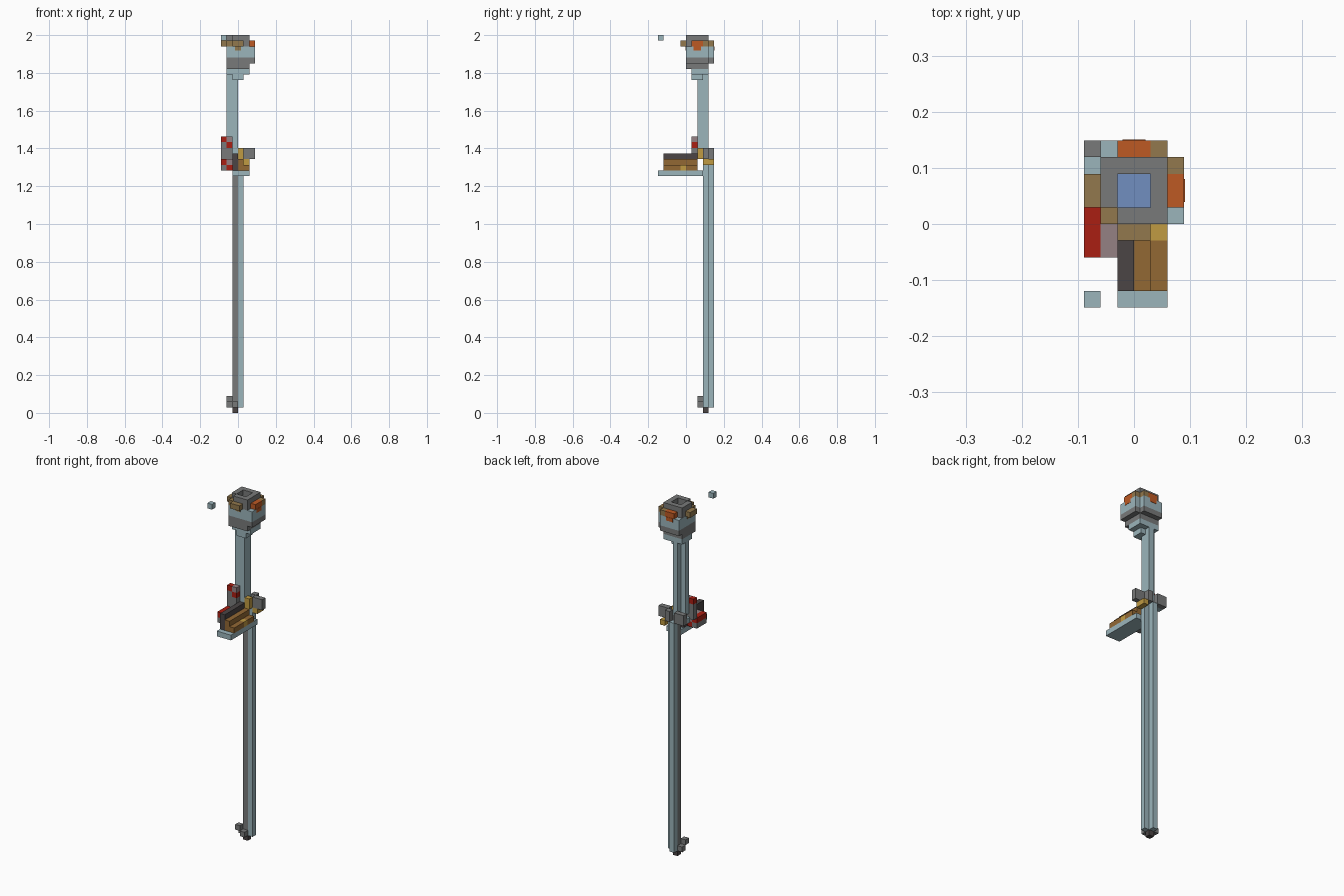
import bpy
import bmesh

cube = bpy.data.objects.get("Cube")
if cube:
    bpy.data.objects.remove(cube, do_unlink=True)

UNIT = 2 / 67  # edge of one block


def make_material(name, r, g, b):
    mat = bpy.data.materials.new(name)
    mat.use_nodes = True
    mat.diffuse_color = (r, g, b, 1)
    mat.node_tree.nodes["Principled BSDF"].inputs["Base Color"].default_value = (r, g, b, 1)
    return mat


steel = make_material("pale steel", .33, .46, .50)
grey = make_material("iron grey", .19, .195, .195)
dark = make_material("dark iron", .07, .06, .06)
tan = make_material("aged bronze", .29, .19, .075)
brown = make_material("brown wood", .29, .14, .034)
orange = make_material("copper orange", .51, .10, .017)
red = make_material("red", .40, .013, .006)
yellow = make_material("brass yellow", .53, .33, .055)
mauve = make_material("mauve grey", .30, .22, .23)
blue = make_material("blue", .165, .275, .53)


def blocks(name, mat, *boxes):
    """One object from boxes given as block corner and block size."""
    bm = bmesh.new()
    for corner, size in boxes:
        x, y, z = corner
        verts = bmesh.ops.create_cube(bm, size=1)["verts"]
        for v in verts:
            v.co.x = (x - 3 + (v.co.x + .5) * size[0]) * UNIT
            v.co.y = (y - 5 + (v.co.y + .5) * size[1]) * UNIT
            v.co.z = (z + (v.co.z + .5) * size[2]) * UNIT
    mesh = bpy.data.meshes.new(name)
    bm.to_mesh(mesh)
    bm.free()
    mesh.materials.append(mat)
    obj = bpy.data.objects.new(name, mesh)
    bpy.context.collection.objects.link(obj)
    return obj


ONE = (1, 1, 1)


def frame(z, height):
    """Square ring around the opening in the head."""
    return [((1, 5, z), (4, 1, height)), ((1, 8, z), (4, 1, height)),
            ((1, 6, z), (1, 2, height)), ((4, 6, z), (1, 2, height))]


# Lower shaft: core with two ribs and a dark tip
blocks("shaft_tip", dark, ((2, 8, 0), ONE))
blocks("lower_shaft_core", grey, ((2, 8, 1), (1, 1, 45)))
blocks("lower_shaft_ribs", steel, ((3, 8, 1), (1, 1, 44)), ((2, 9, 1), (1, 1, 44)))
blocks("foot_catch", grey, ((1, 7, 2), ONE), ((1, 8, 1), ONE), ((2, 7, 1), ONE))

# Upper shaft: flat front and left, notched at the back
blocks("upper_shaft", steel, ((1, 7, 46), (2, 1, 14)), ((2, 8, 46), (1, 1, 14)))

# Stepped collar under the head
blocks("collar_lower", steel, ((2, 6, 59), (2, 2, 1)))
blocks("collar_upper", steel, ((1, 6, 60), (4, 3, 1)))
blocks("head_base", grey, ((1, 5, 61), (4, 4, 1)))

# Head with an open socket
blocks("head_band", grey, ((1, 5, 62), (4, 4, 1)),
       ((5, 5, 62), (1, 4, 1)), ((1, 9, 62), (4, 1, 1)))
blocks("head_walls", steel, *frame(63, 2),
       ((5, 5, 63), (1, 4, 2)), ((1, 9, 63), (4, 1, 2)))
blocks("head_ring", grey, *frame(65, 1)[1:], ((2, 5, 65), (3, 1, 1)))
blocks("head_rim", grey, *frame(66, 1)[1:], ((2, 5, 66), (3, 1, 1)))
blocks("socket_floor", blue, ((2, 6, 63), (2, 2, .1)))

# Ornaments on the four sides of the head
blocks("bronze_ornaments", tan, ((2, 4, 65), (2, 1, 1)), ((0, 6, 65), (1, 2, 1)),
       ((1, 5, 65), ONE), ((5, 8, 65), ONE), ((4, 9, 65), ONE))
blocks("copper_ornaments", orange, ((5, 6, 65), (1, 2, 1)), ((2, 9, 65), (2, 1, 1)))
blocks("copper_drops", orange, ((6, 6.3, 64.3), (.05, 1.4, .7)),
       ((2.3, 10, 64.3), (1.4, .05, .7)))
blocks("bronze_drops", tan, ((2.5, 4.95, 64.3), (1, .05, .7)),
       ((.95, 6.5, 64.3), (.05, 1, .7)))
blocks("floating_block", steel, ((0, 0, 66), ONE))

# Stepped rest projecting to the front
blocks("rest_base", steel, ((2, 0, 42), (3, 8, 1)))
blocks("rest_dark_step", dark, ((2, 1, 43), (1, 6, 3)))
blocks("rest_wood_steps", brown, ((3, 1, 43), (1, 6, 2)), ((4, 1, 43), (1, 3, 1)),
       ((4, 5, 43), (1, 2, 1)))
blocks("brass_fittings", yellow, ((4, 4, 43), ONE), ((4, 8, 44), (1, 2, 1)),
       ((3, 7, 45), (1, 1, 2)))

# Side grip with red bars
blocks("grip_red_bars", red, ((0, 3, 44), (1, 3, 1)), ((1, 3, 43), (1, 3, 1)))
blocks("grip_grey_bar", grey, ((0, 3, 43), (1, 3, 1)))
blocks("grip_mauve_bar", mauve, ((1, 3, 44), (1, 3, 1)))

# Small upright beside the shaft
blocks("upright_post", grey, ((0, 6, 45), (2, 1, 2)), ((0, 6, 47), ONE))
blocks("upright_red", red, ((1, 6, 47), ONE), ((0, 6, 48), ONE))
blocks("upright_cap", mauve, ((1, 6, 48), ONE))

# Cross guard
blocks("guard_left", grey, ((4, 8, 45), (2, 1, 2)), ((3, 9, 45), (1, 1, 2)))
blocks("guard_right", grey, ((0, 9, 45), (2, 1, 2)))
blocks("guard_link", steel, ((0, 8, 45), (2, 1, 1)))
